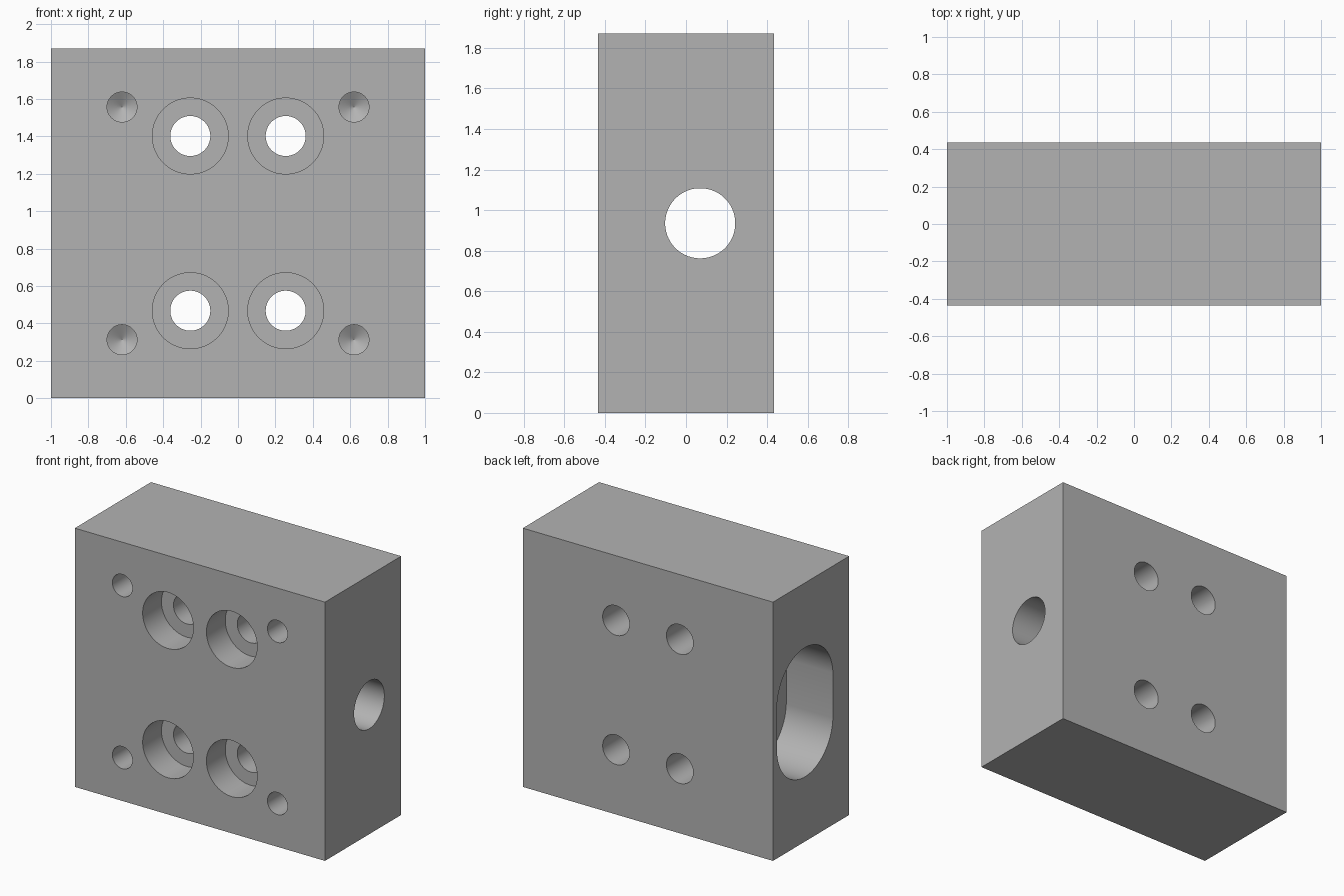
import bpy, bmesh
from math import sin, cos, pi, radians
from mathutils import Matrix

SEGMENTS = 64
WIDTH, DEPTH, HEIGHT = 2.0, 0.87, 1.87
FRONT = -DEPTH / 2
MID_Z = HEIGHT / 2
BORE_Y = 0.07

default = bpy.data.objects.get("Cube")
if default:
    bpy.data.objects.remove(default, do_unlink=True)

grey = bpy.data.materials.new("machined grey")
grey.use_nodes = True
colour = (0.45, 0.45, 0.45, 1)
grey.diffuse_color = colour
grey.node_tree.nodes["Principled BSDF"].inputs["Base Color"].default_value = colour


def make_object(name, bm):
    bmesh.ops.recalc_face_normals(bm, faces=bm.faces)
    mesh = bpy.data.meshes.new(name)
    bm.to_mesh(mesh)
    bm.free()
    mesh.materials.append(grey)
    obj = bpy.data.objects.new(name, mesh)
    bpy.context.collection.objects.link(obj)
    return obj


def loft(name, rings, matrix):
    """Closed solid through matching rings of points, stacked along local z."""
    bm = bmesh.new()
    loops = [[bm.verts.new(matrix @ Matrix.Translation(p).translation) for p in ring]
             for ring in rings]
    for a, b in zip(loops, loops[1:]):
        for i in range(len(a)):
            j = (i + 1) % len(a)
            bm.faces.new((a[i], a[j], b[j], b[i]))
    bm.faces.new(loops[0])
    bm.faces.new(loops[-1])
    bmesh.ops.remove_doubles(bm, verts=bm.verts, dist=1e-5)
    return make_object(name, bm)


def ring(radius, along, stretch=0.0):
    """Circle, or a slot when its halves are pulled apart in local y."""
    points = []
    for i in range(SEGMENTS):
        a = 2 * pi * (i + 0.5) / SEGMENTS
        shift = stretch if sin(a) > 0 else -stretch
        points.append((radius * cos(a), radius * sin(a) + shift, along))
    return points


def drill(body, name, rings, matrix):
    cutter = loft(name, rings, matrix)
    cutter.hide_render = True
    mod = body.modifiers.new(name, "BOOLEAN")
    mod.operation = "DIFFERENCE"
    mod.solver = "EXACT"
    mod.object = cutter
    bpy.context.view_layer.objects.active = body
    bpy.ops.object.modifier_apply(modifier=name)
    bpy.data.objects.remove(cutter, do_unlink=True)


# Solid block
bm = bmesh.new()
bmesh.ops.create_cube(bm, size=1, matrix=Matrix.Translation((0, 0, MID_Z))
                      @ Matrix.Diagonal((WIDTH, DEPTH, HEIGHT, 1)))
block = make_object("mounting_block", bm)

# Frames whose local z points into the block from the front and from the -x side
into_front = Matrix.Rotation(radians(-90), 4, "X")
into_side = Matrix.Rotation(radians(90), 4, "Z") @ into_front
into_side = Matrix(((0, 0, 1, 0), (1, 0, 0, 0), (0, 1, 0, 0), (0, 0, 0, 1)))

for side in (-1, 1):
    for level in (-1, 1):
        # Counterbored bolt hole, right through the block
        place = Matrix.Translation((side * 0.255, FRONT, MID_Z + level * 0.467))
        drill(block, "bolt_hole",
              [ring(0.203, -0.1), ring(0.203, 0.215),
               ring(0.107, 0.215), ring(0.107, DEPTH + 0.1)], place @ into_front)
        # Blind corner hole with a drill-point end
        place = Matrix.Translation((side * 0.62, FRONT, MID_Z + level * 0.622))
        drill(block, "corner_hole",
              [ring(0.08, -0.1), ring(0.08, 0.4), ring(0.001, 0.446)],
              place @ into_front)

# Cross bore that widens into a tall slot on one side
place = Matrix.Translation((-WIDTH / 2, BORE_Y, MID_Z)) @ into_side
drill(block, "cross_bore", [ring(0.173, -0.1), ring(0.173, WIDTH + 0.1)], place)
drill(block, "slot", [ring(0.32, -0.1, 0.147), ring(0.32, 0.373, 0.147)], place)

# Smooth hole walls, sharp rims
bpy.ops.object.select_all(action="DESELECT")
block.select_set(True)
bpy.context.view_layer.objects.active = block
bpy.ops.object.shade_smooth_by_angle(angle=radians(25))
